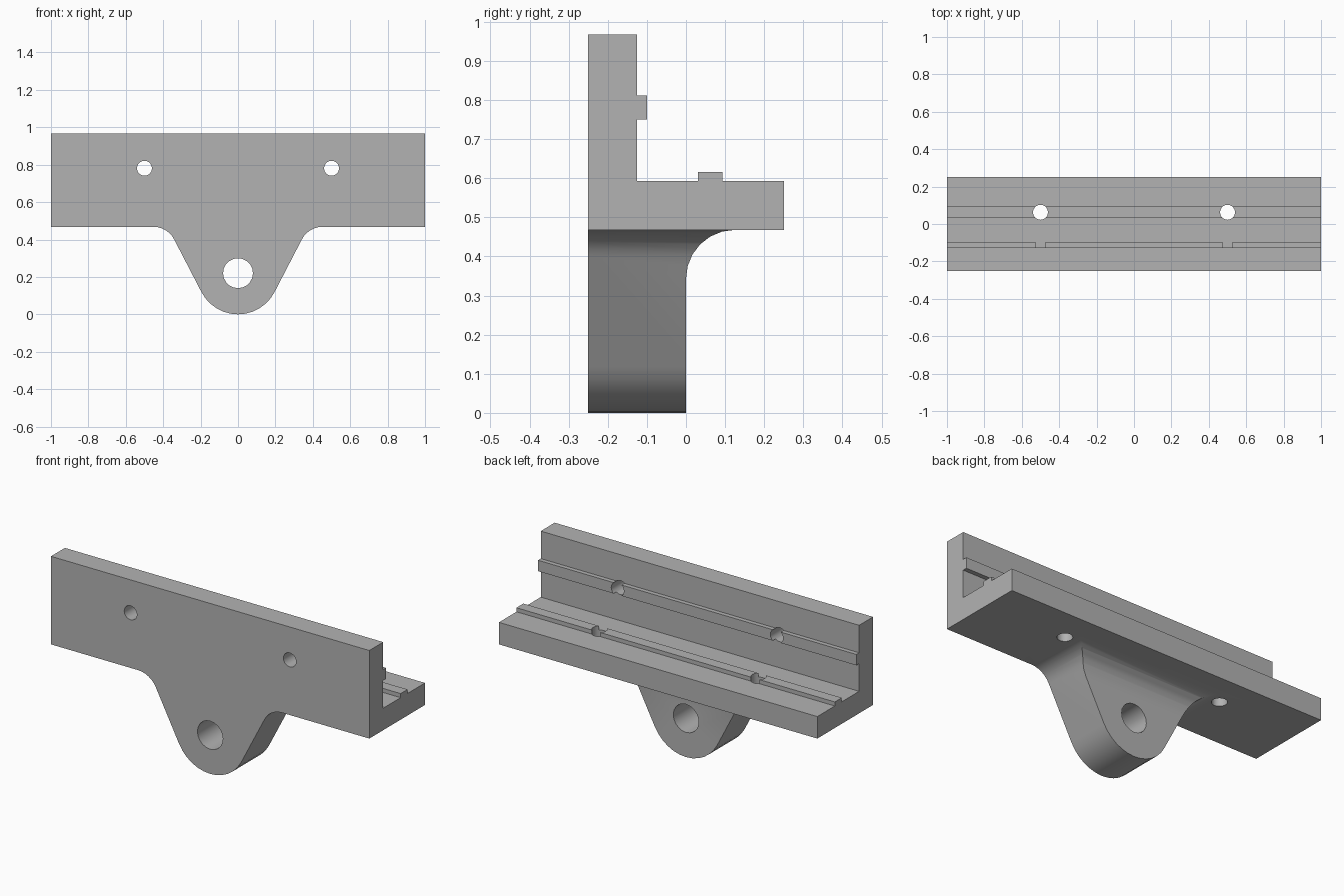
import bpy
import bmesh
from math import cos, sin, pi, radians
from mathutils import Vector

if "Cube" in bpy.data.objects:
    bpy.data.objects.remove(bpy.data.objects["Cube"], do_unlink=True)

grey = bpy.data.materials.new("plain grey")
grey.use_nodes = True
colour = (0.45, 0.45, 0.45, 1)
grey.diffuse_color = colour
grey.node_tree.nodes["Principled BSDF"].inputs["Base Color"].default_value = colour

BASE, FLOOR, TOP = 0.468, 0.593, 0.968   # underside, shelf top and wall top
FRONT, WALL, BACK = -0.25, -0.125, 0.25
FILLET, LUG_R, PIN_R, BOLT_R = 0.125, 0.22, 0.08, 0.04


def prism(name, points, axis, start, end):
    """Extrude a flat outline along x (outline in y, z), y (x, z) or z (x, y)."""
    place = {"x": lambda a, b: (start, a, b),
             "y": lambda a, b: (a, start, b),
             "z": lambda a, b: (a, b, start)}[axis]
    bm = bmesh.new()
    face = bm.faces.new([bm.verts.new(place(a, b)) for a, b in points])
    out = bmesh.ops.extrude_face_region(bm, geom=[face])
    step = Vector([end - start if axis == k else 0 for k in "xyz"])
    bmesh.ops.translate(bm, vec=step, verts=[v for v in out["geom"]
                                             if isinstance(v, bmesh.types.BMVert)])
    bmesh.ops.recalc_face_normals(bm, faces=bm.faces)
    mesh = bpy.data.meshes.new(name)
    bm.to_mesh(mesh)
    bm.free()
    mesh.materials.append(grey)
    ob = bpy.data.objects.new(name, mesh)
    bpy.context.collection.objects.link(ob)
    return ob


def arc(cx, cy, r, a0, a1, n):
    angles = [radians(a0 + (a1 - a0) * i / n) for i in range(n + 1)]
    return [(cx + r * cos(a), cy + r * sin(a)) for a in angles]


def combine(target, tool, operation):
    mod = target.modifiers.new(operation.lower(), "BOOLEAN")
    mod.operation, mod.solver, mod.object = operation, "EXACT", tool
    bpy.context.view_layer.objects.active = target
    bpy.ops.object.modifier_apply(modifier=mod.name)
    bpy.data.objects.remove(tool, do_unlink=True)


def drill(target, a, b, r, axis, start, end, sides):
    circle = arc(a, b, r, 0, 360, sides)[:-1]
    combine(target, prism("drill", circle, axis, start, end), "DIFFERENCE")


# Angle bar with a raised rib along the shelf and along the wall
bar = [(FRONT, BASE), (BACK, BASE), (BACK, FLOOR),
       (0.093, FLOOR), (0.093, 0.616), (0.031, 0.616), (0.031, FLOOR),
       (WALL, FLOOR), (WALL, 0.75), (-0.1, 0.75), (-0.1, 0.812), (WALL, 0.812),
       (WALL, TOP), (FRONT, TOP)]
bracket = prism("mounting_bracket", bar, "x", -1, 1)

# Hanging lug: rounded tip, sloping sides and flared shoulders
tilt = 27.4
shoulder_z = BASE - FILLET
shoulder_x = (LUG_R + FILLET + sin(radians(tilt)) * (shoulder_z - LUG_R)) / cos(radians(tilt))
right = arc(shoulder_x, shoulder_z, FILLET, 180 - tilt, 90, 6)
tip = arc(0, LUG_R, LUG_R, -180 + tilt, -tilt, 12)
left = [(-x, z) for x, z in reversed(right)]
inside = FLOOR - 0.05
outline = [(left[0][0], inside)] + left + tip + right + [(right[-1][0], inside)]
lug = prism("lug", outline, "y", FRONT, BACK)

# Back of the lug curves into the underside of the shelf
side = [(FRONT - 0.1, -0.1), (0, -0.1)]
side += arc(FILLET, shoulder_z, FILLET, 180, 90, 6)
side += [(FILLET, FLOOR), (FRONT - 0.1, FLOOR)]
combine(lug, prism("lug_side", side, "x", -0.8, 0.8), "INTERSECT")
combine(bracket, lug, "UNION")

# Pin hole, then bolt holes through the wall and the shelf
drill(bracket, 0, LUG_R, PIN_R, "y", -0.4, 0.4, 20)
for x in (-0.5, 0.5):
    drill(bracket, x, 0.781, BOLT_R, "y", -0.4, 0, 20)
    drill(bracket, x, 0.0625, BOLT_R, "z", 0.3, 0.8, 20)

bpy.ops.object.select_all(action="DESELECT")
bracket.select_set(True)
bpy.context.view_layer.objects.active = bracket
bpy.ops.object.shade_smooth_by_angle(angle=radians(30))
